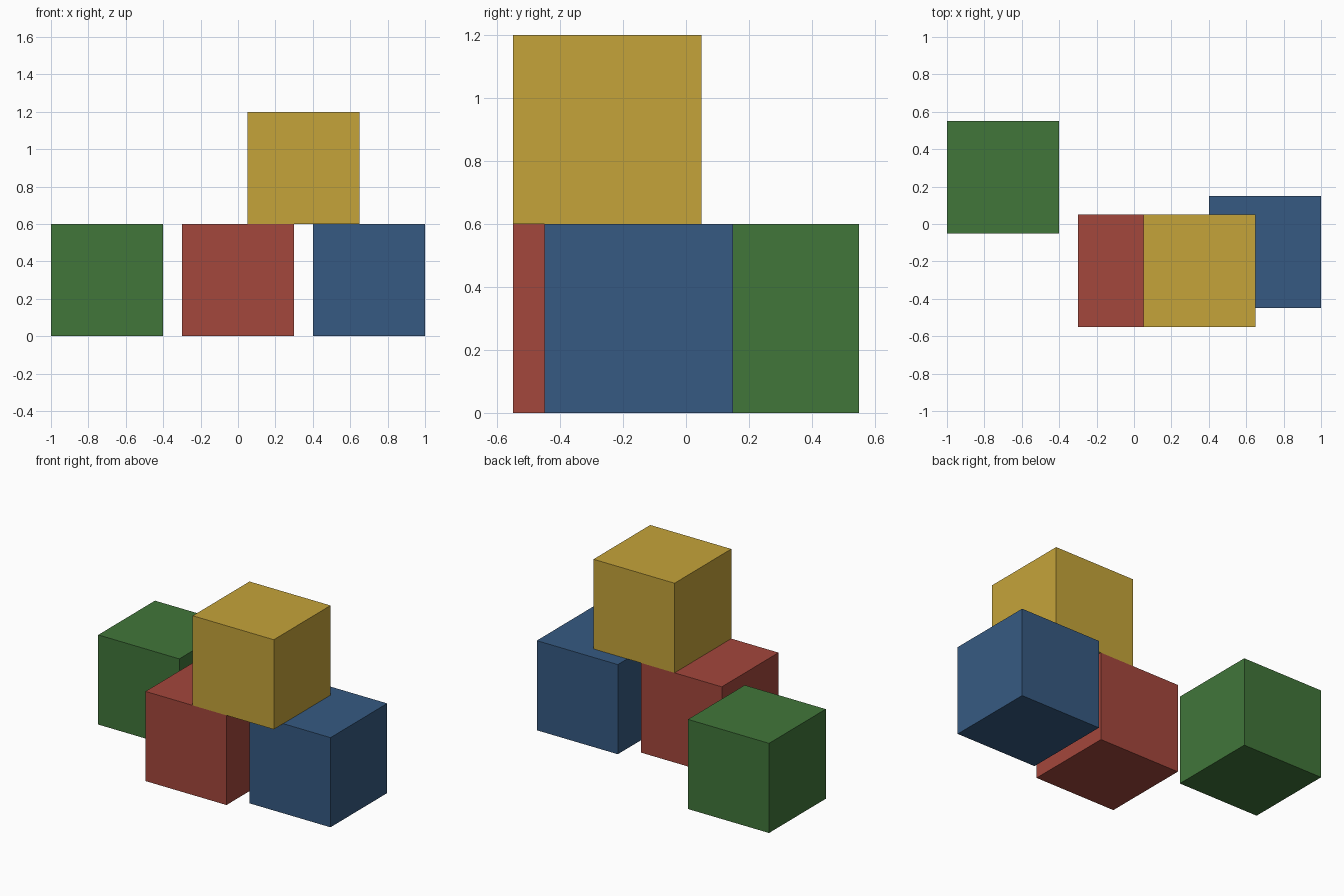
import bpy

if "Cube" in bpy.data.objects:
    bpy.data.objects.remove(bpy.data.objects["Cube"])

SIZE = 0.6


def material(name, rgb):
    """Make a flat material from 0-255 sRGB values."""
    def linear(c):
        c /= 255
        return c / 12.92 if c <= 0.04045 else ((c + 0.055) / 1.055) ** 2.4
    mat = bpy.data.materials.new(name)
    mat.diffuse_color = (*[linear(c) for c in rgb], 1.0)
    mat.use_nodes = True
    mat.node_tree.nodes["Principled BSDF"].inputs["Base Color"].default_value = mat.diffuse_color
    return mat


def block(name, location, mat):
    bpy.ops.mesh.primitive_cube_add(size=SIZE, location=location)
    obj = bpy.context.object
    obj.name = name
    obj.data.materials.append(mat)


# Three blocks on the ground, and one bridging the red and blue blocks
block("green_block", (-0.7, 0.25, SIZE / 2), material("green", (65, 118, 58)))
block("red_block", (0.0, -0.25, SIZE / 2), material("red", (164, 71, 60)))
block("blue_block", (0.7, -0.15, SIZE / 2), material("blue", (54, 90, 130)))
block("yellow_block", (0.35, -0.25, SIZE * 1.5), material("yellow", (197, 164, 58)))
